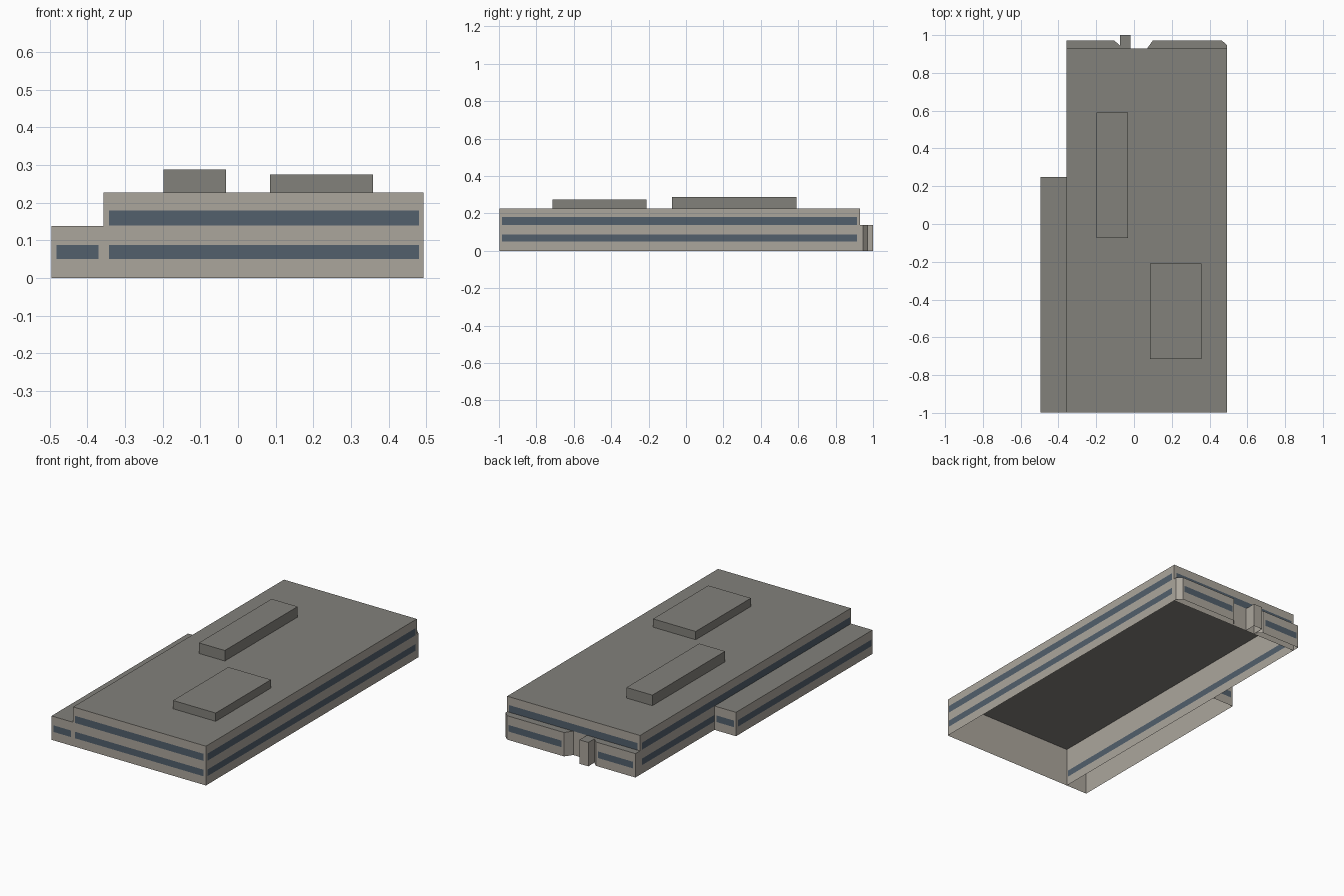
import bpy
from mathutils import Vector

old = bpy.data.objects.get("Cube")
if old:
    bpy.data.objects.remove(old, do_unlink=True)


def make_material(name, rgb):
    mat = bpy.data.materials.new(name)
    mat.use_nodes = True
    color = (*rgb, 1.0)
    mat.diffuse_color = color
    shader = next(n for n in mat.node_tree.nodes if n.type == 'BSDF_PRINCIPLED')
    shader.inputs["Base Color"].default_value = color
    shader.inputs["Roughness"].default_value = 0.9
    return mat


WALL = make_material("warm grey wall", (0.41, 0.38, 0.335))
ROOF = make_material("dark grey roof", (0.225, 0.22, 0.198))
GLASS = make_material("slate blue glass", (0.085, 0.115, 0.15))


def add_mesh(name, verts, faces, materials):
    mesh = bpy.data.meshes.new(name)
    mesh.from_pydata(verts, [], faces)
    for mat in materials:
        mesh.materials.append(mat)
    obj = bpy.data.objects.new(name, mesh)
    bpy.context.collection.objects.link(obj)
    return obj


def shell(name, outline, z0, z1, wall=WALL, skip=()):
    """Open-bottomed block over a counter-clockwise outline."""
    n = len(outline)
    verts = [(x, y, z) for z in (z0, z1) for x, y in outline]
    faces = [(i, (i + 1) % n, n + (i + 1) % n, n + i)
             for i in range(n) if i not in skip]
    faces.append(tuple(range(n, 2 * n)))
    obj = add_mesh(name, verts, faces, [wall, ROOF])
    for face in obj.data.polygons:
        face.material_index = 1 if face.normal.z > 0.5 else 0
    return obj


def rect(x0, x1, y0, y1):
    return [(x0, y0), (x1, y0), (x1, y1), (x0, y1)]


def strip(name, a, b, floor):
    """Flat window band just outside the wall running from a to b."""
    z0, z1 = floor
    along = (Vector(b) - Vector(a)).normalized()
    out = Vector((along.y, -along.x)) * 0.002
    (ax, ay), (bx, by) = Vector(a) + out, Vector(b) + out
    add_mesh(name, [(ax, ay, z0), (bx, by, z0), (bx, by, z1), (ax, ay, z1)],
             [(0, 1, 2, 3)], [GLASS])


LEFT, RIGHT, WING = 0.493, -0.357, -0.495
FRONT, BACK, LEDGE = -0.997, 0.93, 0.972
LOW_TOP, TOP = 0.138, 0.227
LOWER, UPPER = (0.05, 0.088), (0.139, 0.18)
WING_BACK = 0.25

# Main block and the low side wing
shell("main_block", rect(RIGHT, LEFT, FRONT, BACK), 0, TOP)
shell("side_wing", rect(WING, RIGHT, FRONT, WING_BACK), 0, LOW_TOP, skip=(1,))

# Ground floor bays projecting at the back, with an entrance gap and pier
shell("left_back_bay", [(0.07, BACK), (LEFT, BACK), (LEFT, 0.945), (0.465, LEDGE),
                        (0.1, LEDGE)], 0, LOW_TOP, skip=(0,))
shell("right_back_bay", [(RIGHT, BACK), (-0.075, BACK), (-0.075, 0.945),
                         (-0.105, LEDGE), (RIGHT, LEDGE)], 0, LOW_TOP, skip=(0,))
shell("entrance_pier", rect(-0.075, -0.018, BACK, 1.0), 0, LOW_TOP, skip=(0,))

# Rooftop plant rooms
shell("long_plant_room", rect(-0.198, -0.032, -0.075, 0.59), TOP, 0.288, ROOF)
shell("wide_plant_room", rect(0.085, 0.358, -0.715, -0.21), TOP, 0.275, ROOF)

# Window bands on both floors
for label, floor in (("lower", LOWER), ("upper", UPPER)):
    strip(f"{label}_front_windows", (-0.343, FRONT), (0.48, FRONT), floor)
    strip(f"{label}_left_windows", (LEFT, -0.985), (LEFT, 0.915), floor)
    strip(f"{label}_right_windows", (RIGHT, 0.915), (RIGHT, -0.985), floor)
strip("upper_back_windows", (0.48, BACK), (-0.343, BACK), UPPER)

# Window band on the inner face of the right wall
strip("inner_right_windows", (RIGHT, -0.985), (RIGHT, 0.915), LOWER)

# Window bands of the wing and the back bays
strip("wing_front_windows", (-0.482, FRONT), (-0.37, FRONT), LOWER)
strip("wing_side_windows", (WING, 0.235), (WING, -0.985), LOWER)
strip("wing_back_windows", (-0.37, WING_BACK), (-0.482, WING_BACK), LOWER)
strip("left_bay_windows", (0.455, LEDGE), (0.115, LEDGE), LOWER)
strip("right_bay_windows", (-0.12, LEDGE), (-0.343, LEDGE), LOWER)
